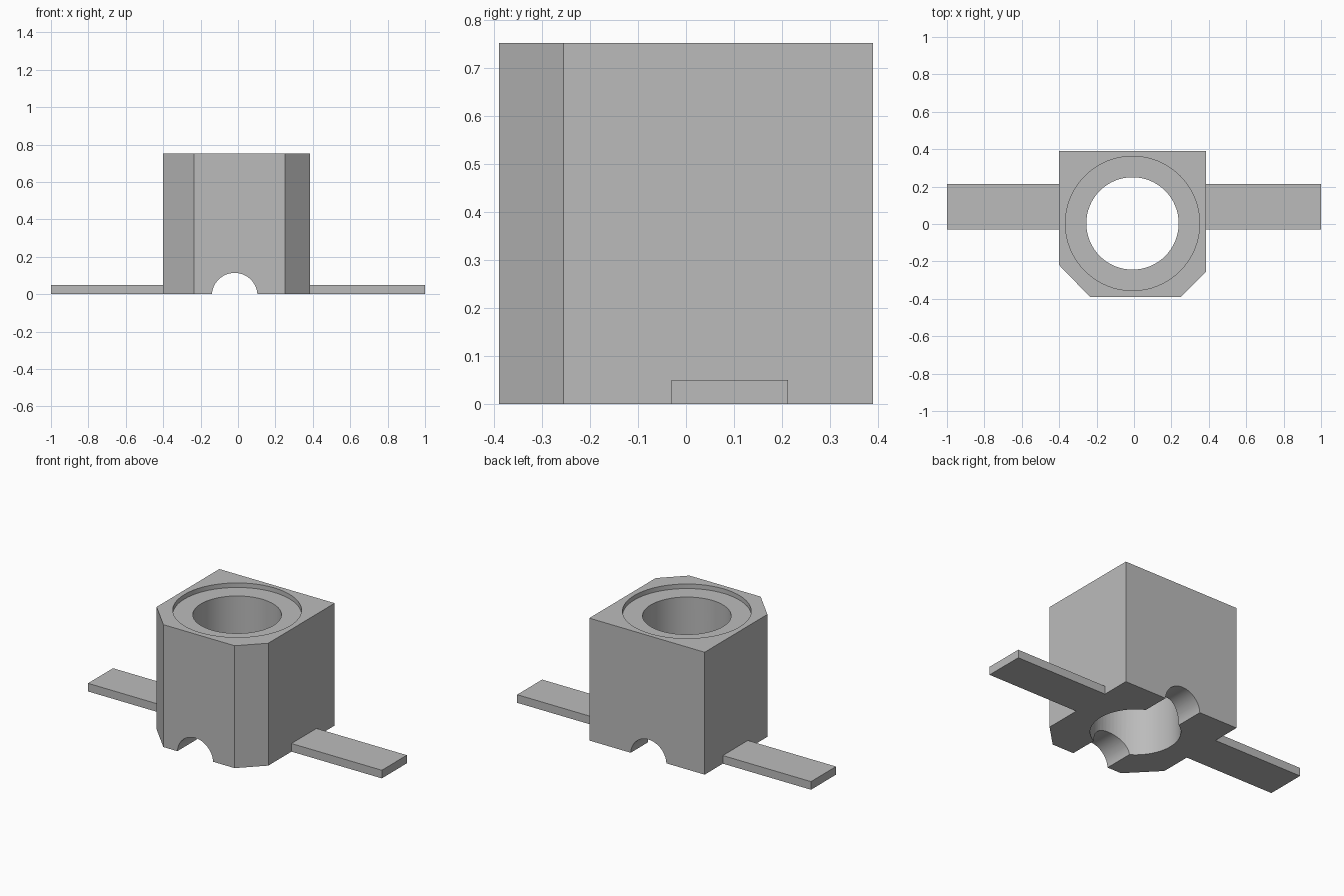
import bpy, bmesh, math
from mathutils import Matrix

if "Cube" in bpy.data.objects:
    bpy.data.objects.remove(bpy.data.objects["Cube"])

grey = bpy.data.materials.new("plain grey")
grey.diffuse_color = (0.5, 0.5, 0.5, 1)
grey.use_nodes = True
grey.node_tree.nodes["Principled BSDF"].inputs["Base Color"].default_value = grey.diffuse_color


def prism(name, outline, z0, z1):
    """Extrude a flat outline upward into a solid."""
    bm = bmesh.new()
    face = bm.faces.new([bm.verts.new((x, y, z0)) for x, y in outline])
    top = bmesh.ops.extrude_face_region(bm, geom=[face])
    bmesh.ops.translate(bm, vec=(0, 0, z1 - z0),
                        verts=[v for v in top["geom"] if isinstance(v, bmesh.types.BMVert)])
    bmesh.ops.recalc_face_normals(bm, faces=bm.faces)
    mesh = bpy.data.meshes.new(name)
    bm.to_mesh(mesh)
    bm.free()
    mesh.materials.append(grey)
    ob = bpy.data.objects.new(name, mesh)
    bpy.context.collection.objects.link(ob)
    return ob


def circle(cx, cy, r, n=64):
    return [(cx + r * math.cos(2 * math.pi * i / n), cy + r * math.sin(2 * math.pi * i / n))
            for i in range(n)]


def combine(target, tool, operation):
    """Apply a boolean and discard the tool."""
    bpy.context.view_layer.objects.active = target
    mod = target.modifiers.new(tool.name, 'BOOLEAN')
    mod.operation, mod.object, mod.solver = operation, tool, 'EXACT'
    bpy.ops.object.modifier_apply(modifier=mod.name)
    bpy.data.objects.remove(tool)


# Block with two chamfered front corners
H = 0.753
body = prism("block_with_tabs", [(-0.40, 0.39), (-0.40, -0.22), (-0.235, -0.39), (0.25, -0.39),
                                 (0.385, -0.255), (0.385, 0.39)], 0, H)

# Flat side tabs
for name, x0, x1 in (("left_tab", -1.0, -0.35), ("right_tab", 0.35, 1.0)):
    tab = prism(name, [(x0, -0.03), (x1, -0.03), (x1, 0.213), (x0, 0.213)], 0, 0.05)
    combine(body, tab, 'UNION')

# Vertical bore and shallow round recess at the top
combine(body, prism("bore", circle(-0.008, 0.003, 0.247), -0.1, H + 0.1), 'DIFFERENCE')
combine(body, prism("recess", circle(-0.008, 0.003, 0.359), H - 0.028, H + 0.1), 'DIFFERENCE')

# Arched channel through the base, front to back
channel = prism("channel", circle(0, 0, 0.122), -0.6, 0.6)
channel.data.transform(Matrix.Translation((-0.018, 0, -0.008)) @ Matrix.Rotation(math.pi / 2, 4, 'X'))
combine(body, channel, 'DIFFERENCE')

# Smooth the round walls, keep hard edges
bpy.ops.object.select_all(action='DESELECT')
body.select_set(True)
bpy.context.view_layer.objects.active = body
bpy.ops.object.shade_smooth_by_angle(angle=math.radians(30))
